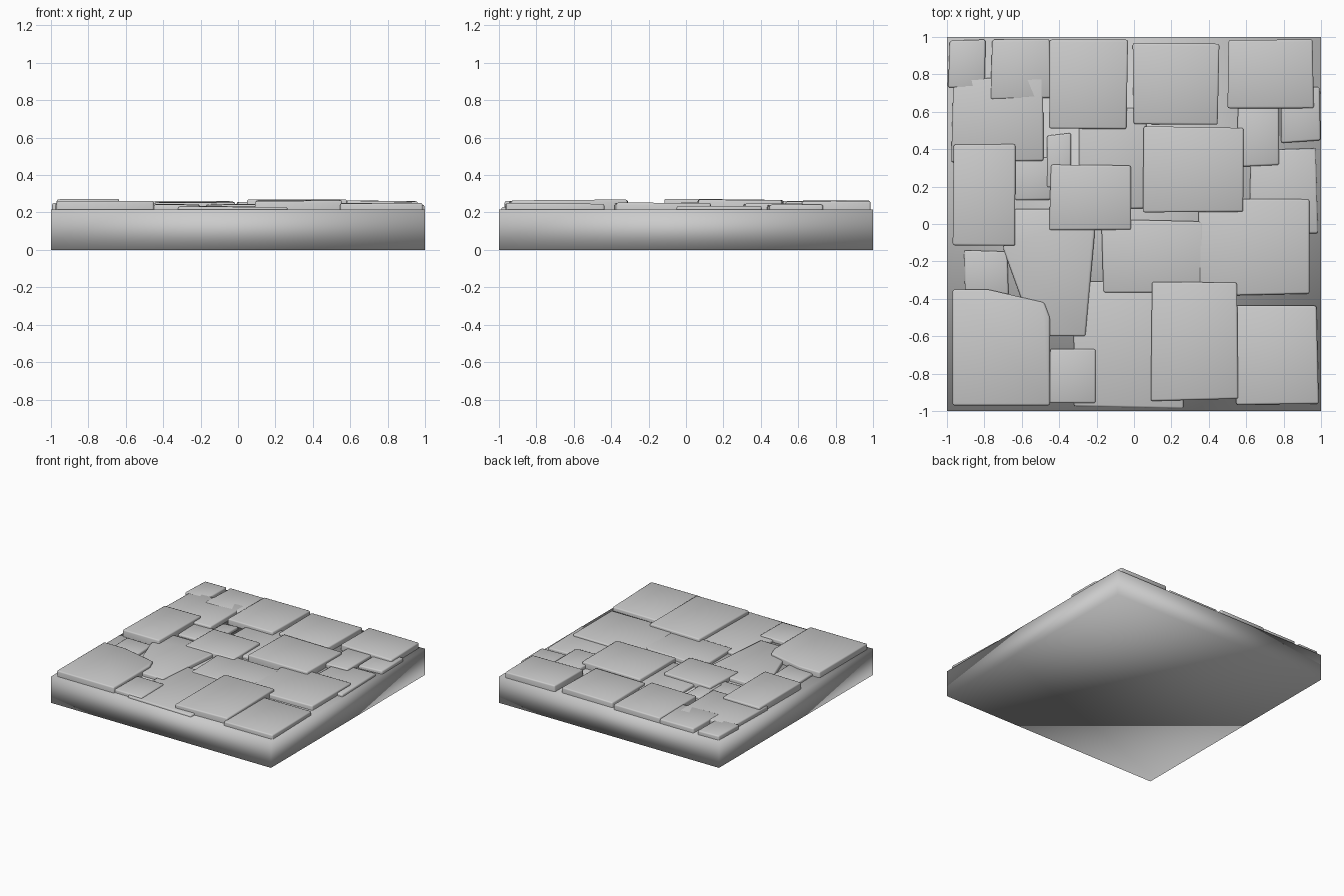
import bpy, bmesh, random

if "Cube" in bpy.data.objects:
    bpy.data.objects.remove(bpy.data.objects["Cube"])
random.seed(4)

def slab(name, pts, z0, top, tilt=0.0, bevel=0.01, angle=0.9):
    """Flat slab from an outline, with a gently tilted top and softened edges."""
    tx, ty = random.uniform(-tilt, tilt), random.uniform(-tilt, tilt)
    cx = sum(p[0] for p in pts) / len(pts)
    cy = sum(p[1] for p in pts) / len(pts)
    bm = bmesh.new()
    low = [bm.verts.new((x, y, z0)) for x, y in pts]
    high = [bm.verts.new((x, y, top + tx * (x - cx) + ty * (y - cy))) for x, y in pts]
    bm.faces.new(low[::-1])
    cap = bm.faces.new(high)
    n = len(pts)
    for i in range(n):
        j = (i + 1) % n
        bm.faces.new((low[i], low[j], high[j], high[i]))
    bm.normal_update()
    if bevel:
        sides = [bm.edges.get((a, b)) for a, b in zip(low, high)]
        bmesh.ops.bevel(bm, geom=list(cap.edges) + sides, offset=bevel,
                        segments=2, profile=0.5, affect='EDGES')
    me = bpy.data.meshes.new(name)
    bm.to_mesh(me)
    bm.free()
    ob = bpy.data.objects.new(name, me)
    bpy.context.collection.objects.link(ob)
    bpy.ops.object.select_all(action='DESELECT')
    bpy.context.view_layer.objects.active = ob
    ob.select_set(True)
    bpy.ops.object.shade_smooth_by_angle(angle=angle)

def rect(x0, x1, y0, y1, j=0.008):
    """Slightly irregular rectangle outline."""
    return [(x + random.uniform(-j, j), y + random.uniform(-j, j))
            for x, y in ((x0, y0), (x1, y0), (x1, y1), (x0, y1))]

def stones(name, top, step, boxes):
    """A layer of stones (x0, x1, y0, y1), each a little lower than the last."""
    for i, box in enumerate(boxes):
        slab(f"{name}_{i + 1}", rect(*box), 0.205, top - i * step, 0.012)

# base block, shaded smooth all round
slab("base_block", rect(-1, 1, -1, 1, 0), 0, 0.215, bevel=0, angle=3.14)

# top layer of paving stones, highest first
stones("top_stone", 0.270, 0.0025, [
    (-0.97, -0.63, -0.11, 0.42),
    (0.05, 0.58, 0.06, 0.52),
    (0.09, 0.55, -0.94, -0.31),
    (0.50, 0.96, 0.62, 0.99),
    (-0.45, -0.04, 0.51, 0.99),
    (0.00, 0.45, 0.53, 0.97),
    (-0.45, -0.01, -0.03, 0.31),
    (-0.76, -0.45, 0.67, 0.98),
    (0.35, 0.94, -0.38, 0.14),
    (0.55, 0.98, -0.96, -0.43)])

# middle layer
stones("middle_stone", 0.251, 0.002, [
    (-0.97, -0.48, 0.33, 0.78),
    (-0.99, -0.79, 0.73, 0.98),
    (0.55, 0.78, 0.31, 0.64),
    (-0.17, 0.37, -0.37, 0.02),
    (-0.45, -0.21, -0.96, -0.67),
    (0.78, 0.99, 0.44, 0.74)])

# lowest layer
stones("low_stone", 0.238, 0.001, [
    (-0.46, -0.34, 0.20, 0.48),
    (-0.30, 0.06, 0.08, 0.62),
    (-0.91, -0.67, -0.38, -0.14),
    (0.62, 0.98, -0.05, 0.40),
    (-0.64, -0.44, 0.13, 0.36),
    (-0.32, 0.26, -0.98, -0.31)])

# two stones with broken corners
slab("chipped_stone_left", [(-0.97, -0.97), (-0.45, -0.97), (-0.45, -0.50),
                            (-0.48, -0.42), (-0.78, -0.35), (-0.97, -0.35)], 0.205, 0.262)
slab("chipped_stone_middle", [(-0.53, -0.60), (-0.26, -0.60), (-0.21, -0.05),
                              (-0.21, 0.08), (-0.64, 0.08), (-0.70, -0.13)], 0.205, 0.244)
